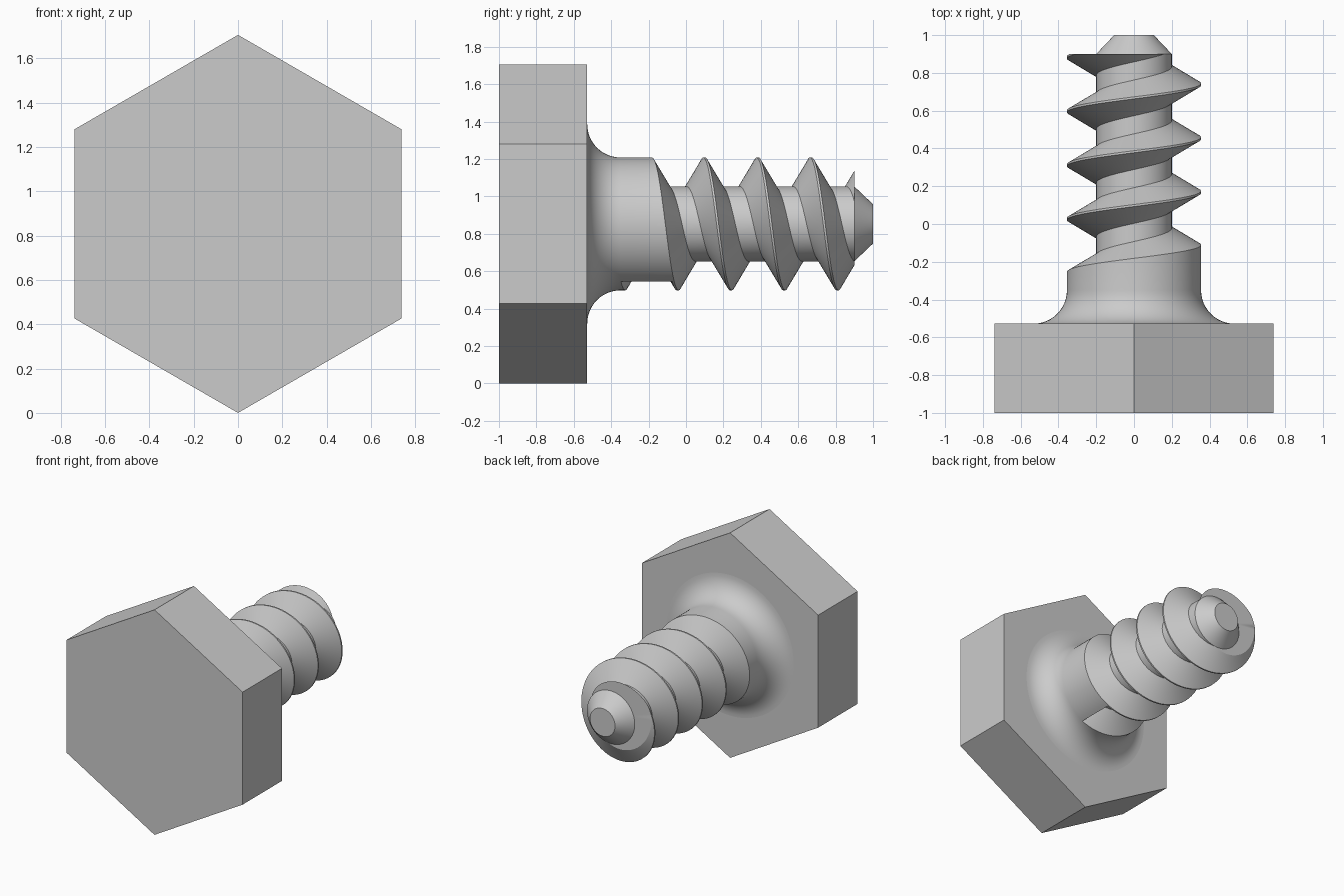
import bpy, bmesh, math

if "Cube" in bpy.data.objects:
    bpy.data.objects.remove(bpy.data.objects["Cube"])

AXIS_Z = 0.853                        # height of the screw axis
HEAD_R, HEAD_BACK = 0.853, -0.528
SHANK_R, CORE_R, FILLET = 0.355, 0.2, 0.178
PITCH, ROOT_HALF, GROOVE_HALF = 0.285, 0.048, 0.137
THREAD_END, TIP_R = 0.9, 0.105
START = math.radians(150)             # angle where the groove begins
START_Y = -0.211                      # groove centre at that angle
SIDES, TURNS = 96, 5

steel = bpy.data.materials.new("grey steel")
steel.use_nodes = True
steel.diffuse_color = (0.6, 0.6, 0.6, 1)
steel.node_tree.nodes["Principled BSDF"].inputs["Base Color"].default_value = (0.6, 0.6, 0.6, 1)


def place(angle, y, r):
    return (r * math.sin(angle), y, AXIS_Z + r * math.cos(angle))


def finish(bm, name):
    mesh = bpy.data.meshes.new(name)
    bm.to_mesh(mesh)
    bm.free()
    mesh.materials.append(steel)
    obj = bpy.data.objects.new(name, mesh)
    bpy.context.collection.objects.link(obj)
    return obj


# Hexagonal head
bm = bmesh.new()
front, back = [[bm.verts.new(place(i * math.pi / 3, y, HEAD_R)) for i in range(6)]
               for y in (-1, HEAD_BACK)]
bm.faces.new(front[::-1])
bm.faces.new(back)
for i in range(6):
    j = (i + 1) % 6
    bm.faces.new((front[i], front[j], back[j], back[i]))
finish(bm, "hex_head")

# Fillet that flares from the shank into the head
fillet = []
for i in range(13):
    a = i / 12 * math.pi / 2
    fillet.append((HEAD_BACK + FILLET * (1 - math.cos(a)),
                   SHANK_R + FILLET * (1 - math.sin(a))))


def section(turn):
    """Lengthwise outline of the shank at a fraction of a turn past the groove start."""
    pts = list(fillet)
    for k in range(TURNS):
        c = START_Y + PITCH * (turn + k)
        pts += [(c - GROOVE_HALF, SHANK_R), (c - ROOT_HALF, CORE_R),
                (c + ROOT_HALF, CORE_R), (c + GROOVE_HALF, SHANK_R)]
    # trim the thread flat at its end
    out = []
    for y, r in pts:
        if y > THREAD_END:
            py, pr = out[-1]
            if py < THREAD_END:
                r = pr + (r - pr) * (THREAD_END - py) / (y - py)
            else:
                r = pr
            y = THREAD_END
        out.append((y, r))
    return out + [(THREAD_END, CORE_R), (1.0, TIP_R)]


# Threaded shank with its conical tip
bm = bmesh.new()
columns = []
for i in range(SIDES + 1):
    turn = i / SIDES
    angle = START + turn * math.tau
    columns.append([bm.verts.new(place(angle, y, r)) for y, r in section(turn)])
for a, b in zip(columns, columns[1:]):
    for j in range(len(a) - 1):
        bm.faces.new((a[j], b[j], b[j + 1], a[j + 1]))

# Wall where the groove starts, and the flat end of the tip
n = len(fillet)
bm.faces.new(columns[0][n:n + 4])
bm.faces.new([c[-1] for c in columns[:-1]])
bmesh.ops.remove_doubles(bm, verts=bm.verts[:], dist=0.0002)
shank = finish(bm, "threaded_shank")

bpy.ops.object.select_all(action='DESELECT')
shank.select_set(True)
bpy.context.view_layer.objects.active = shank
bpy.ops.object.shade_smooth_by_angle(angle=math.radians(30))
